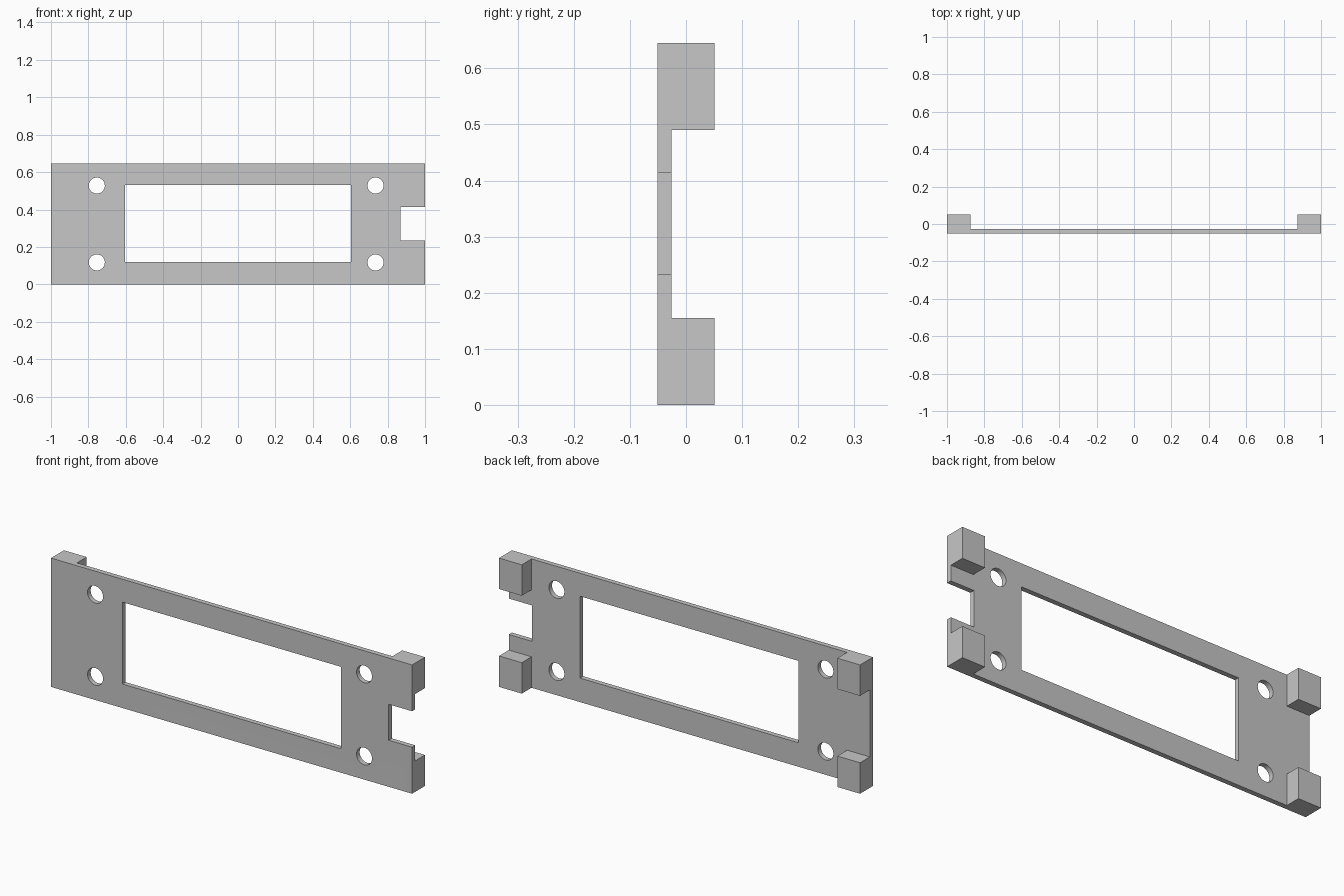
import bpy
import math

if "Cube" in bpy.data.objects:
    bpy.data.objects.remove(bpy.data.objects["Cube"], do_unlink=True)

FRONT, PLATE_BACK, BACK = -0.051, -0.026, 0.051
HEIGHT = 0.645
BLOCK_W, BLOCK_H = 0.126, 0.155

grey = bpy.data.materials.new("light grey")
grey.use_nodes = True
colour = (0.57, 0.57, 0.57, 1)
grey.diffuse_color = colour
grey.node_tree.nodes["Principled BSDF"].inputs["Base Color"].default_value = colour


def box(name, x0, x1, y0, y1, z0, z1):
    bpy.ops.mesh.primitive_cube_add(
        size=1, location=((x0 + x1) / 2, (y0 + y1) / 2, (z0 + z1) / 2))
    ob = bpy.context.object
    ob.name = name
    ob.scale = (x1 - x0, y1 - y0, z1 - z0)
    bpy.ops.object.transform_apply(location=True, rotation=False, scale=True)
    ob.data.materials.append(grey)
    return ob


def combine(target, tool, operation):
    mod = target.modifiers.new(tool.name, "BOOLEAN")
    mod.object, mod.operation, mod.solver = tool, operation, "EXACT"
    bpy.context.view_layer.objects.active = target
    bpy.ops.object.modifier_apply(modifier=mod.name)
    bpy.data.objects.remove(tool, do_unlink=True)


# Thin face plate
plate = box("mounting_plate", -1, 1, FRONT, PLATE_BACK, 0, HEIGHT)

# Standoff blocks at the four back corners
for x in (-1, 1 - BLOCK_W):
    for z in (0, HEIGHT - BLOCK_H):
        block = box("corner_block", x, x + BLOCK_W, FRONT, BACK, z, z + BLOCK_H)
        combine(plate, block, "UNION")

# Central window and the notch in the left edge
combine(plate, box("window_cutter", -0.605, 0.605, -0.2, 0.2, 0.12, 0.53), "DIFFERENCE")
combine(plate, box("notch_cutter", 0.87, 1.1, -0.2, 0.2, 0.233, 0.413), "DIFFERENCE")

# Four screw holes
for x in (-0.755, 0.735):
    for z in (0.117, 0.528):
        bpy.ops.mesh.primitive_cylinder_add(
            vertices=32, radius=0.043, depth=0.4,
            location=(x, 0, z), rotation=(math.pi / 2, 0, 0))
        hole = bpy.context.object
        hole.name = "hole_cutter"
        hole.data.materials.append(grey)
        combine(plate, hole, "DIFFERENCE")

# Flat faces, smooth hole walls
bpy.ops.object.select_all(action="DESELECT")
plate.select_set(True)
bpy.context.view_layer.objects.active = plate
bpy.ops.object.shade_smooth_by_angle(angle=math.radians(30))
